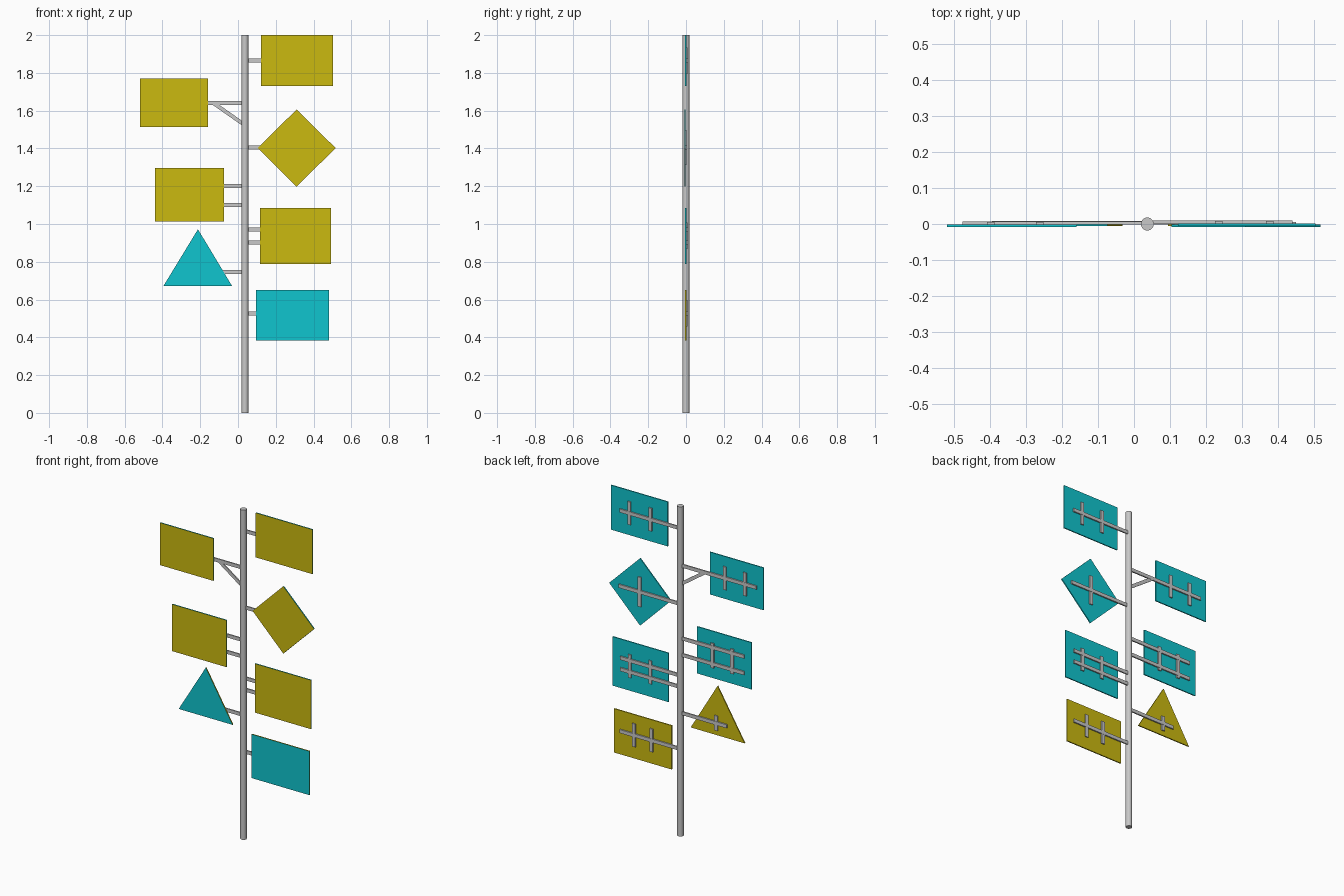
import bpy, bmesh
from math import atan2, hypot
from mathutils import Matrix, Vector

if "Cube" in bpy.data.objects:
    bpy.data.objects.remove(bpy.data.objects["Cube"])


def material(name, color):
    m = bpy.data.materials.new(name)
    m.use_nodes = True
    m.diffuse_color = (*color, 1)
    m.node_tree.nodes["Principled BSDF"].inputs["Base Color"].default_value = (*color, 1)
    return m


YELLOW = material("yellow paint", (0.6, 0.49, 0.005))
CYAN = material("cyan paint", (0.005, 0.56, 0.62))
STEEL = material("grey steel", (0.58, 0.58, 0.58))
POLE_X = 0.037


def finish(bm, name, mats):
    bmesh.ops.recalc_face_normals(bm, faces=bm.faces)
    mesh = bpy.data.meshes.new(name)
    bm.to_mesh(mesh)
    bm.free()
    ob = bpy.data.objects.new(name, mesh)
    for m in mats:
        mesh.materials.append(m)
    bpy.context.collection.objects.link(ob)
    return ob


def panel(name, outline, y, front, back):
    """Thin plate: front face in one colour, back and rim in the other."""
    bm = bmesh.new()
    face = bm.faces.new([bm.verts.new((x, y, z)) for x, z in outline])
    ext = bmesh.ops.extrude_face_region(bm, geom=[face])
    verts = [g for g in ext["geom"] if isinstance(g, bmesh.types.BMVert)]
    bmesh.ops.translate(bm, verts=verts, vec=(0, 0.007, 0))
    bm.normal_update()
    for f in bm.faces:
        on_front = all(abs(v.co.y - y) < 1e-5 for v in f.verts)
        f.material_index = 0 if on_front else 1
    finish(bm, name, [front, back])


def bar(name, a, b, y, width=0.021, depth=0.008):
    """Flat steel bar between two points in the xz plane."""
    (ax, az), (bx, bz) = a, b
    bm = bmesh.new()
    bmesh.ops.create_cube(bm, size=1)
    place = (Matrix.Translation(Vector(((ax + bx) / 2, y + depth / 2, (az + bz) / 2)))
             @ Matrix.Rotation(-atan2(bz - az, bx - ax), 4, "Y")
             @ Matrix.Diagonal((hypot(bx - ax, bz - az), depth, width, 1)))
    bmesh.ops.transform(bm, matrix=place, verts=bm.verts)
    finish(bm, name, [STEEL])


def rect(x0, x1, z0, z1):
    return [(x0, z0), (x1, z0), (x1, z1), (x0, z1)]


def sign(name, outline, y, yellow_front, arms, arm_end, cross_xs, cross_height):
    colors = (YELLOW, CYAN) if yellow_front else (CYAN, YELLOW)
    panel(name + "_panel", outline, y, *colors)
    back = y + 0.007
    for i, z in enumerate(arms):
        bar(f"{name}_arm_{i + 1}", (POLE_X, z), (arm_end, z), back)
    mid = sum(arms) / len(arms)
    for i, x in enumerate(cross_xs):
        bar(f"{name}_cross_bar_{i + 1}", (x, mid - cross_height / 2),
            (x, mid + cross_height / 2), back, depth=0.007)


# Pole
bpy.ops.mesh.primitive_cylinder_add(vertices=32, radius=0.018, depth=2, location=(POLE_X, 0, 1))
pole = bpy.context.object
pole.name = "pole"
pole.data.materials.append(STEEL)
bpy.ops.object.shade_smooth_by_angle()

# Signs on the left side, from the top down
sign("top_left_sign", rect(0.122, 0.503, 1.73, 2.0), -0.005, True,
     [1.865], 0.44, [0.377, 0.235], 0.14)
sign("diamond_sign", [(0.31, 1.198), (0.517, 1.402), (0.31, 1.606), (0.104, 1.402)], -0.009, True,
     [1.404], 0.45, [0.31], 0.18)
sign("middle_left_sign", rect(0.117, 0.493, 0.787, 1.084), -0.005, True,
     [0.972, 0.903], 0.437, [0.374, 0.236], 0.14)
sign("bottom_left_sign", rect(0.095, 0.482, 0.384, 0.65), -0.005, False,
     [0.527], 0.438, [0.345, 0.228], 0.14)

# Signs on the right side, from the top down
sign("top_right_sign", rect(-0.519, -0.159, 1.513, 1.77), -0.008, True,
     [1.64], -0.476, [-0.262, -0.397], 0.14)
sign("middle_right_sign", rect(-0.44, -0.074, 1.012, 1.296), -0.006, True,
     [1.2, 1.1], -0.394, [-0.18, -0.313], 0.15)
sign("triangle_sign", [(-0.394, 0.673), (-0.032, 0.673), (-0.212, 0.972)], -0.006, False,
     [0.747], -0.278, [-0.205], 0.09)

# Diagonal brace under the top right arm
bar("brace", (-0.13, 1.64), (POLE_X, 1.523), -0.001, width=0.02, depth=0.007)
